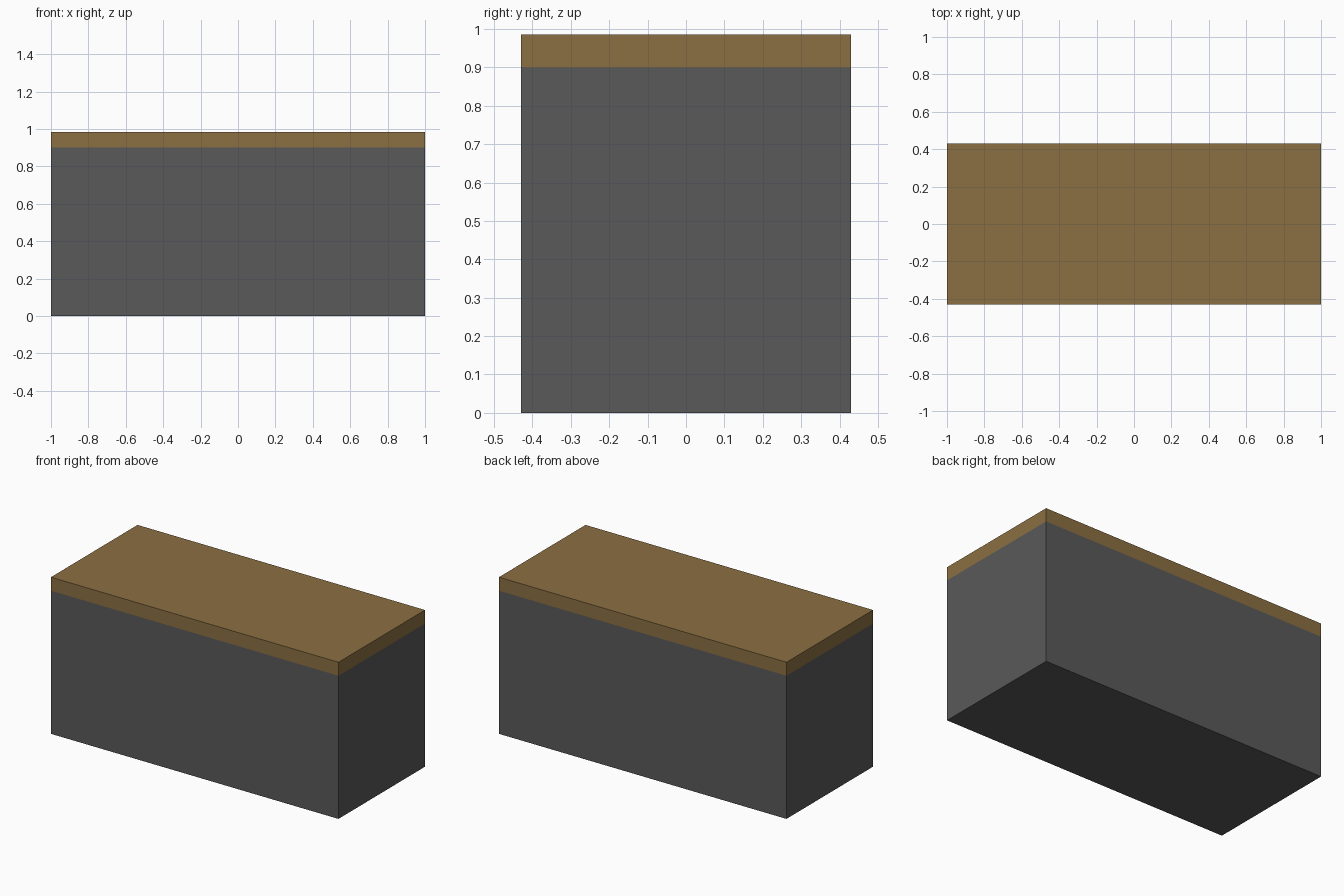
import bpy, bmesh

if "Cube" in bpy.data.objects:
    bpy.data.objects.remove(bpy.data.objects["Cube"])

W, D, H = 2.0, 0.86, 0.985   # overall size
SEAM = 0.90                  # height where the wooden top begins


def flat_material(name, rgb):
    mat = bpy.data.materials.new(name)
    mat.diffuse_color = (*rgb, 1.0)
    mat.use_nodes = True
    mat.node_tree.nodes["Principled BSDF"].inputs["Base Color"].default_value = mat.diffuse_color
    return mat


grey = flat_material("dark grey", (0.100, 0.100, 0.100))
wood = flat_material("brown wood", (0.258, 0.159, 0.054))

# Counter block: one box standing on the floor
bm = bmesh.new()
bmesh.ops.create_cube(bm, size=1.0)
for v in bm.verts:
    v.co = (v.co.x * W, v.co.y * D, (v.co.z + 0.5) * H)

# Cut the seam between the body and the worktop
bmesh.ops.bisect_plane(bm, geom=bm.verts[:] + bm.edges[:] + bm.faces[:],
                       plane_co=(0, 0, SEAM), plane_no=(0, 0, 1))

# Wood above the seam, grey below
for f in bm.faces:
    f.material_index = 1 if f.calc_center_median().z > SEAM else 0

mesh = bpy.data.meshes.new("counter_block")
bm.to_mesh(mesh)
bm.free()
mesh.materials.append(grey)
mesh.materials.append(wood)
bpy.context.collection.objects.link(bpy.data.objects.new("counter_block", mesh))
